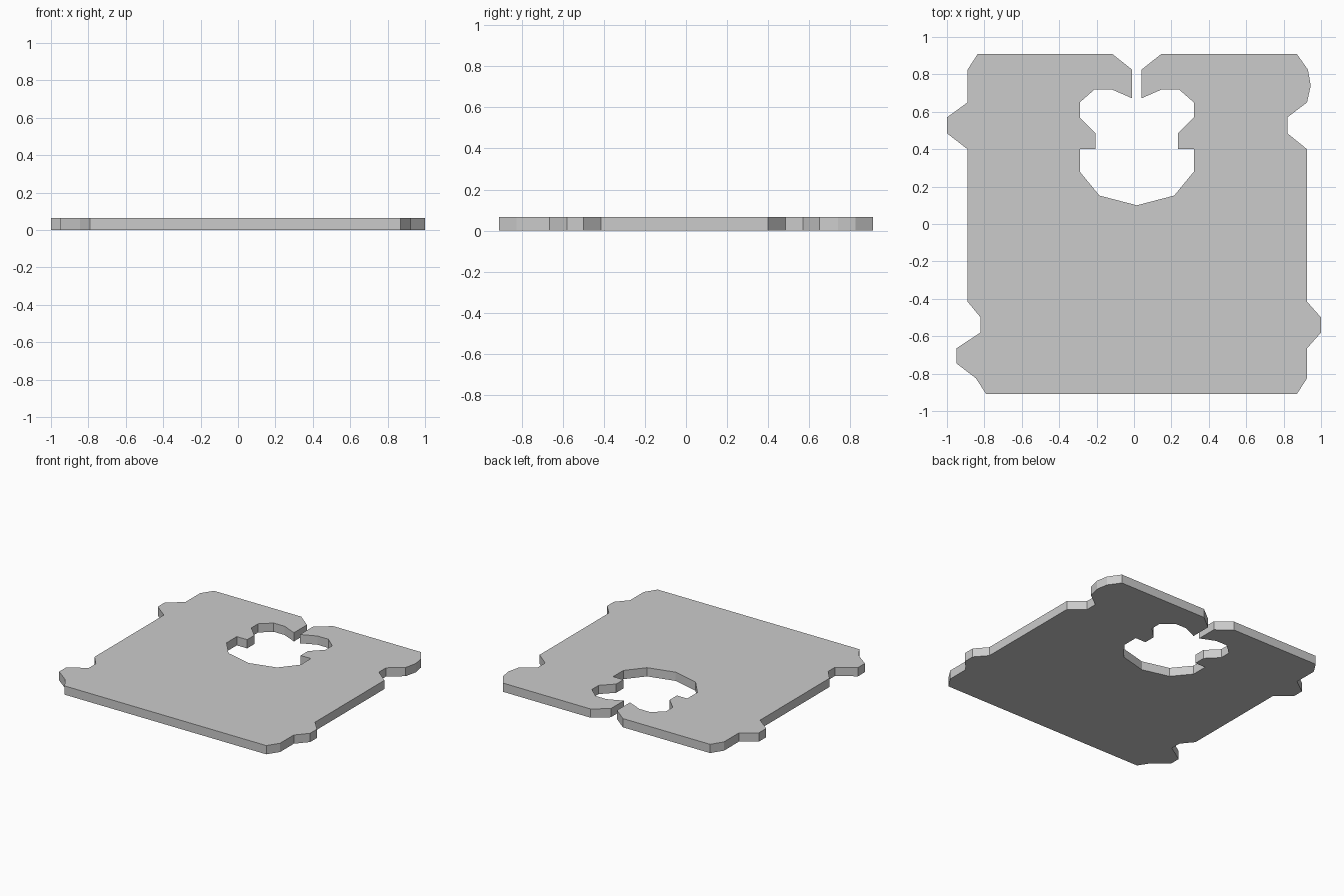
import bpy
import bmesh

if "Cube" in bpy.data.objects:
    bpy.data.objects.remove(bpy.data.objects["Cube"])

THICKNESS = 0.065
AXIS = 0.015  # centre line of the slot and hole

# Right outer edge, top to bottom
right_edge = [(0.87, 0.91), (0.93, 0.825), (0.945, 0.74), (0.925, 0.65), (0.82, 0.57),
              (0.82, 0.485), (0.925, 0.40), (0.925, -0.415), (1.0, -0.50), (1.0, -0.58),
              (0.925, -0.665), (0.925, -0.825), (0.87, -0.91)]

# Left outer edge, bottom to top
left_edge = [(-0.79, -0.91), (-0.845, -0.825), (-0.95, -0.745), (-0.95, -0.665),
             (-0.82, -0.58), (-0.82, -0.50), (-0.89, -0.415), (-0.89, 0.40), (-1.0, 0.485),
             (-1.0, 0.57), (-0.89, 0.65), (-0.89, 0.825), (-0.835, 0.91)]

# Half of the slot and hole, as offsets from the centre line
half_hole = [(0.132, 0.91), (0.025, 0.825), (0.025, 0.672), (0.135, 0.72), (0.225, 0.72),
             (0.305, 0.65), (0.305, 0.57), (0.22, 0.485), (0.22, 0.40), (0.305, 0.40),
             (0.305, 0.28), (0.20, 0.152)]
hole = [(AXIS - x, y) for x, y in half_hole]
hole.append((AXIS, 0.10))
hole += [(AXIS + x, y) for x, y in reversed(half_hole)]


def extruded_plate(name, outline, height):
    bm = bmesh.new()
    base = bm.faces.new([bm.verts.new((x, y, 0)) for x, y in outline])
    bm.normal_update()
    if base.normal.z > 0:
        base.normal_flip()
    # Keep the base and raise a copy to close the solid
    result = bmesh.ops.extrude_face_region(bm, geom=[base], use_keep_orig=True)
    top = [v for v in result["geom"] if isinstance(v, bmesh.types.BMVert)]
    bmesh.ops.translate(bm, verts=top, vec=(0, 0, height))
    bmesh.ops.recalc_face_normals(bm, faces=bm.faces)
    # Split the notched caps cleanly
    caps = [f for f in bm.faces if len(f.verts) > 4]
    bmesh.ops.triangulate(bm, faces=caps)
    mesh = bpy.data.meshes.new(name)
    bm.to_mesh(mesh)
    bm.free()
    obj = bpy.data.objects.new(name, mesh)
    bpy.context.collection.objects.link(obj)
    return obj


# Flat bag clip
extruded_plate("bag_clip", right_edge + left_edge + hole, THICKNESS)
